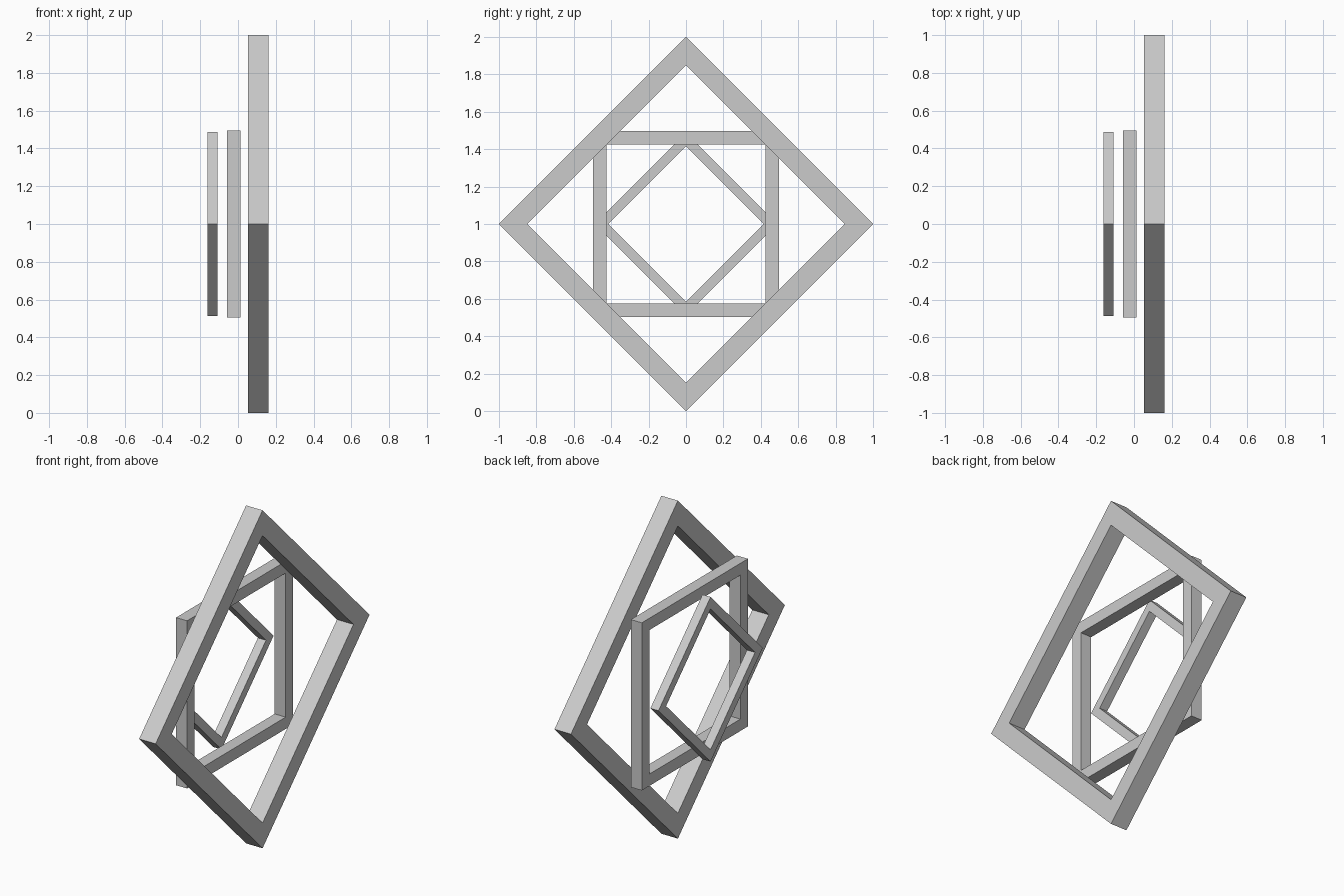
import bpy, bmesh
from math import cos, sin, pi

if "Cube" in bpy.data.objects:
    bpy.data.objects.remove(bpy.data.objects["Cube"])


def square_frame(name, x0, x1, r_out, r_in, start):
    """Four-sided frame facing x; r_* are centre-to-corner distances."""
    bm = bmesh.new()
    rings = []
    for x, r in ((x0, r_out), (x1, r_out), (x1, r_in), (x0, r_in)):
        rings.append([bm.verts.new((x, r * cos(start + i * pi / 2),
                                    1 + r * sin(start + i * pi / 2)))
                      for i in range(4)])
    # Sweep the rectangular section around the four corners
    for k in range(4):
        a, b = rings[k], rings[(k + 1) % 4]
        for i in range(4):
            j = (i + 1) % 4
            bm.faces.new((a[i], a[j], b[j], b[i]))
    bmesh.ops.recalc_face_normals(bm, faces=bm.faces)
    mesh = bpy.data.meshes.new(name)
    bm.to_mesh(mesh)
    bm.free()
    obj = bpy.data.objects.new(name, mesh)
    bpy.context.collection.objects.link(obj)
    return obj


R2 = 2 ** 0.5
# Large diamond, upright square, small diamond, stepped back along x
square_frame("large_diamond_frame", 0.053, 0.161, 1.0, 0.85, 0)
square_frame("middle_square_frame", -0.058, 0.014, 0.496 * R2, 0.426 * R2, pi / 4)
square_frame("small_diamond_frame", -0.161, -0.108, 0.487, 0.416, 0)
